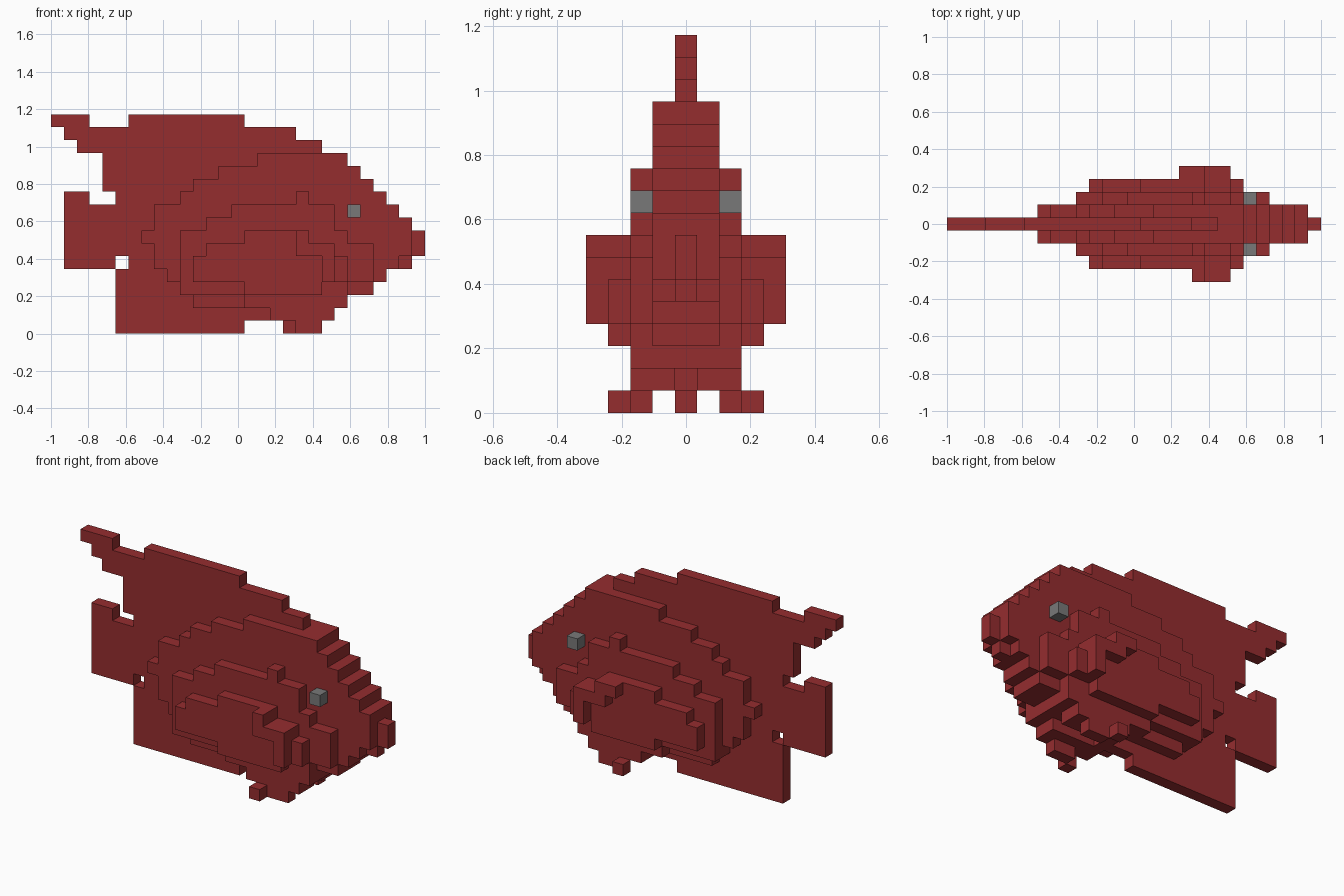
import bpy, bmesh
from mathutils import Vector

LENGTH, UNIT = 29, 2 / 29


def make_material(name, colour):
    mat = bpy.data.materials.new(name)
    mat.use_nodes = True
    mat.diffuse_color = colour
    mat.node_tree.nodes["Principled BSDF"].inputs["Base Color"].default_value = colour
    return mat


def rows(first_row, *spans, layers=(0,)):
    """Cells of a stepped slab: one (start, end) span per row, going up."""
    return {(x, layer, first_row + i)
            for i, (start, end) in enumerate(spans)
            for x in range(start, end)
            for layer in layers}


def both(layer):
    return (-layer, layer)


old = bpy.data.objects.get("Cube")
if old:
    bpy.data.objects.remove(old, do_unlink=True)

red = make_material("dark red", (0.30, 0.026, 0.028, 1))
grey = make_material("eye grey", (0.19, 0.19, 0.19, 1))

parts = {}

# Central plate of the body
parts["body_core"] = rows(
    2, (11, 23), (10, 25), (9, 26), (7, 28), (7, 29), (7, 29),
    (7, 28), (7, 27), (5, 26), (11, 25), (13, 24), (16, 23))

# Thin fins along the middle
parts["dorsal_fin"] = (
    rows(11, (4, 11), (4, 13), (4, 16), (2, 21), (1, 19), (6, 15))
    | rows(16, (0, 3)))
parts["tail_fin"] = rows(5, (1, 5), (1, 7), (1, 7), (1, 7), (1, 7), (1, 3))
parts["anal_fin"] = rows(0, (5, 15), (5, 18), (5, 11), (5, 10), (5, 9), (6, 7))

# Rounded flanks, stepping outwards
parts["inner_flanks"] = rows(
    2, (11, 23), (10, 25), (9, 26), (8, 27), (8, 28), (7, 28),
    (8, 28), (8, 27), (10, 26), (11, 25), (13, 24), (16, 23), layers=both(1))
parts["outer_flanks"] = rows(
    2, (15, 23), (10, 23), (10, 25), (10, 25), (10, 25), (10, 23),
    (12, 22), (14, 22), (19, 20), layers=both(2))
parts["belly_sides"] = rows(
    3, (15, 21), (11, 23), (11, 23), (12, 22), (15, 20), layers=both(3))

# Flared front fins, the left one a step longer
parts["pectoral_fins"] = (
    rows(4, (21, 22), (21, 22), (19, 22), (19, 20), layers=both(4))
    | rows(7, (18, 19), layers=(4,)))

# Small splayed fins under the belly
parts["pelvic_fins"] = (
    rows(1, (17, 22), layers=both(1))
    | rows(0, (19, 21), (17, 22), layers=both(2))
    | rows(0, (18, 19), layers=both(3)))

# Eyes
parts["eyes"] = rows(9, (23, 24), layers=both(2))

solid = set().union(*parts.values())


def build(name, cells, mat):
    """Skin the cells, leaving out faces buried against other cells."""
    bm = bmesh.new()
    for cell in sorted(cells):
        for axis in range(3):
            for sign in (-1, 1):
                near = list(cell)
                near[axis] += sign
                if tuple(near) in solid:
                    continue
                normal, u, v = Vector(), Vector(), Vector()
                normal[axis] = sign / 2
                u[(axis + 1) % 3] = sign / 2
                v[(axis + 2) % 3] = 1 / 2
                centre = Vector((cell[0] + 0.5 - LENGTH / 2, cell[1], cell[2] + 0.5))
                corners = (-u - v, u - v, u + v, v - u)
                bm.faces.new([bm.verts.new((centre + normal + c) * UNIT) for c in corners])
    bmesh.ops.remove_doubles(bm, verts=bm.verts, dist=UNIT / 100)
    # Merge the grid into large flat faces
    bmesh.ops.dissolve_limit(bm, angle_limit=0.01, verts=bm.verts, edges=bm.edges)
    mesh = bpy.data.meshes.new(name)
    bm.to_mesh(mesh)
    bm.free()
    mesh.materials.append(mat)
    bpy.context.collection.objects.link(bpy.data.objects.new(name, mesh))


for part_name, part_cells in parts.items():
    build(part_name, part_cells, grey if part_name == "eyes" else red)
